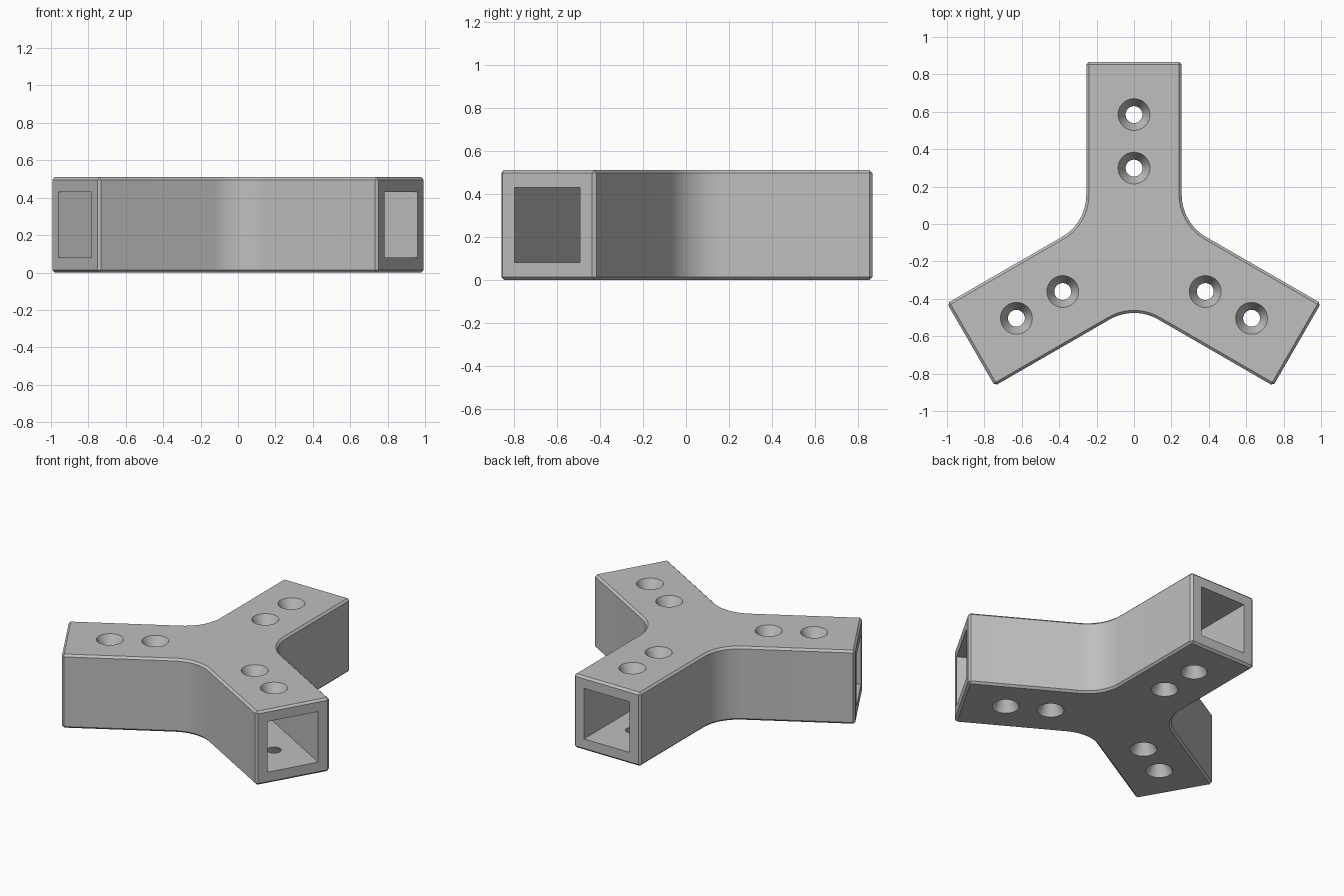
import bpy, bmesh, math
from mathutils import Vector, Matrix

cube = bpy.data.objects.get("Cube")
if cube:
    bpy.data.objects.remove(cube, do_unlink=True)

CENTRE_Y = -0.141     # hub position
REACH = 1.007         # hub to arm end
HALF = 0.255          # half of the square arm section
BORE = 0.175          # half of the square socket section
SOCKET_START = 0.155  # hub to socket floor
FILLET = 0.26
HOLES = (0.44, 0.726)
ARMS = [math.radians(a) for a in (90, 210, 330)]
HUB = Vector((0, CENTRE_Y, 0))

grey = bpy.data.materials.new("light grey")
grey.use_nodes = True
colour = (0.52, 0.52, 0.52, 1)
grey.diffuse_color = colour
grey.node_tree.nodes["Principled BSDF"].inputs["Base Color"].default_value = colour


def make_object(name, bm):
    bmesh.ops.recalc_face_normals(bm, faces=bm.faces)
    mesh = bpy.data.meshes.new(name)
    bm.to_mesh(mesh)
    bm.free()
    mesh.materials.append(grey)
    obj = bpy.data.objects.new(name, mesh)
    bpy.context.collection.objects.link(obj)
    return obj


# Three-armed outline: two end corners per arm, then a fillet to the next arm
outline = []
corner = HALF / math.sin(math.radians(60))
arc_centre = corner + FILLET / math.sin(math.radians(60))
for a in ARMS:
    along = Vector((math.cos(a), math.sin(a), 0))
    side = Vector((-along.y, along.x, 0))
    outline += [HUB + along * REACH - side * HALF, HUB + along * REACH + side * HALF]
    valley = a + math.radians(60)
    pivot = HUB + Vector((math.cos(valley), math.sin(valley), 0)) * arc_centre
    for i in range(13):
        t = valley + math.pi + math.radians(30 - 5 * i)
        outline.append(pivot + Vector((math.cos(t), math.sin(t), 0)) * FILLET)

bm = bmesh.new()
base = bm.faces.new([bm.verts.new(p) for p in outline])
top = bmesh.ops.extrude_face_region(bm, geom=[base])["geom"]
bmesh.ops.translate(bm, vec=(0, 0, 2 * HALF),
                    verts=[v for v in top if isinstance(v, bmesh.types.BMVert)])
bracket = make_object("three_way_bracket", bm)

# Square sockets in the arm ends
bm = bmesh.new()
length = REACH + 0.1 - SOCKET_START
for a in ARMS:
    place = (Matrix.Translation(HUB) @ Matrix.Rotation(a, 4, "Z")
             @ Matrix.Translation((SOCKET_START + length / 2, 0, HALF))
             @ Matrix.Diagonal((length, 2 * BORE, 2 * BORE, 1)))
    bmesh.ops.create_cube(bm, size=1, matrix=place)
sockets = make_object("socket_cutter", bm)

# Tapered screw holes through the upper and lower walls
bm = bmesh.new()
for a in ARMS:
    for d in HOLES:
        spot = HUB + Vector((math.cos(a), math.sin(a), 0)) * d
        for z, flip in ((0.04, 0), (2 * HALF - 0.04, math.pi)):
            place = Matrix.Translation(spot + Vector((0, 0, z))) @ Matrix.Rotation(flip, 4, "X")
            bmesh.ops.create_cone(bm, cap_ends=True, segments=48, radius1=0.0875,
                                  radius2=0.0425, depth=0.09, matrix=place)
holes = make_object("screw_hole_cutter", bm)

# Chamfer the outer edges, then cut
bpy.ops.object.select_all(action="DESELECT")
bpy.context.view_layer.objects.active = bracket
bracket.select_set(True)
chamfer = bracket.modifiers.new("chamfer", "BEVEL")
chamfer.width = 0.014
chamfer.segments = 1
chamfer.limit_method = "ANGLE"
chamfer.angle_limit = math.radians(50)
bpy.ops.object.modifier_apply(modifier="chamfer")
for cutter in (sockets, holes):
    cutter.hide_render = True
    cut = bracket.modifiers.new("cut", "BOOLEAN")
    cut.operation = "DIFFERENCE"
    cut.solver = "EXACT"
    cut.object = cutter
    bpy.ops.object.modifier_apply(modifier="cut")
    bpy.data.objects.remove(cutter, do_unlink=True)

bpy.ops.object.shade_smooth_by_angle(angle=math.radians(20))
